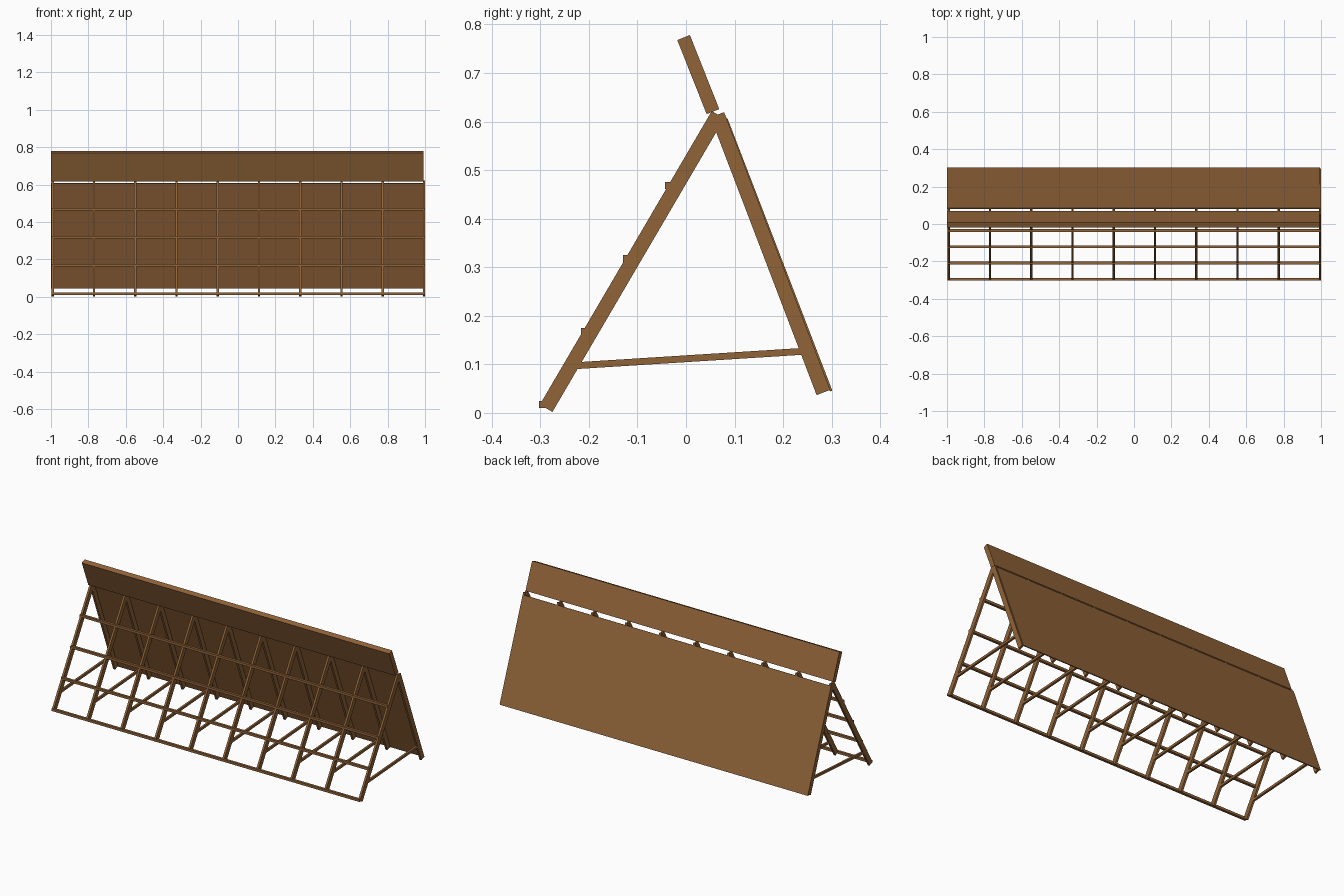
import bpy, math
from mathutils import Vector

if "Cube" in bpy.data.objects:
    bpy.data.objects.remove(bpy.data.objects["Cube"])

wood = bpy.data.materials.new("brown wood")
wood.diffuse_color = (0.28, 0.125, 0.04, 1)
wood.use_nodes = True
wood.node_tree.nodes["Principled BSDF"].inputs["Base Color"].default_value = wood.diffuse_color


def beam(name, a, b, thick, x0, x1):
    """Box running from a to b in the side (y, z) plane, spanning x0..x1."""
    a, b = Vector(a), Vector(b)
    d, mid = b - a, (a + b) / 2
    bpy.ops.mesh.primitive_cube_add(size=1, location=((x0 + x1) / 2, mid.x, mid.y))
    ob = bpy.context.object
    ob.name = name
    ob.scale = (x1 - x0, d.length, thick)
    ob.rotation_euler = (math.atan2(d.y, d.x), 0, 0)
    ob.data.materials.append(wood)
    return ob


# ten A-frames: front leg, rear leg and cross brace
for i in range(10):
    x = -0.991 + i * 1.985 / 9
    x0, x1 = x - 0.006, x + 0.006
    beam(f"front_leg_{i}", (-0.288, 0.0095), (0.066, 0.614), 0.03, x0, x1)
    beam(f"rear_leg_{i}", (0.283, 0.042), (0.0645, 0.614), 0.03, x0, x1)
    beam(f"cross_brace_{i}", (-0.23, 0.097), (0.245, 0.127), 0.014, x0, x1)

# horizontal rails along the front legs
for i in range(4):
    y, z = -0.295 + i * 0.0865, 0.017 + i * 0.1505
    beam(f"front_rail_{i}", (y - 0.0075, z), (y + 0.0075, z), 0.014, -0.997, 1.0)

# thin rear panel and thick top board
beam("rear_panel", (0.299, 0.045), (0.083, 0.606), 0.005, -1.0, 0.994)
beam("top_board", (0.0555, 0.6205), (-0.005, 0.773), 0.028, -1.0, 0.992)
